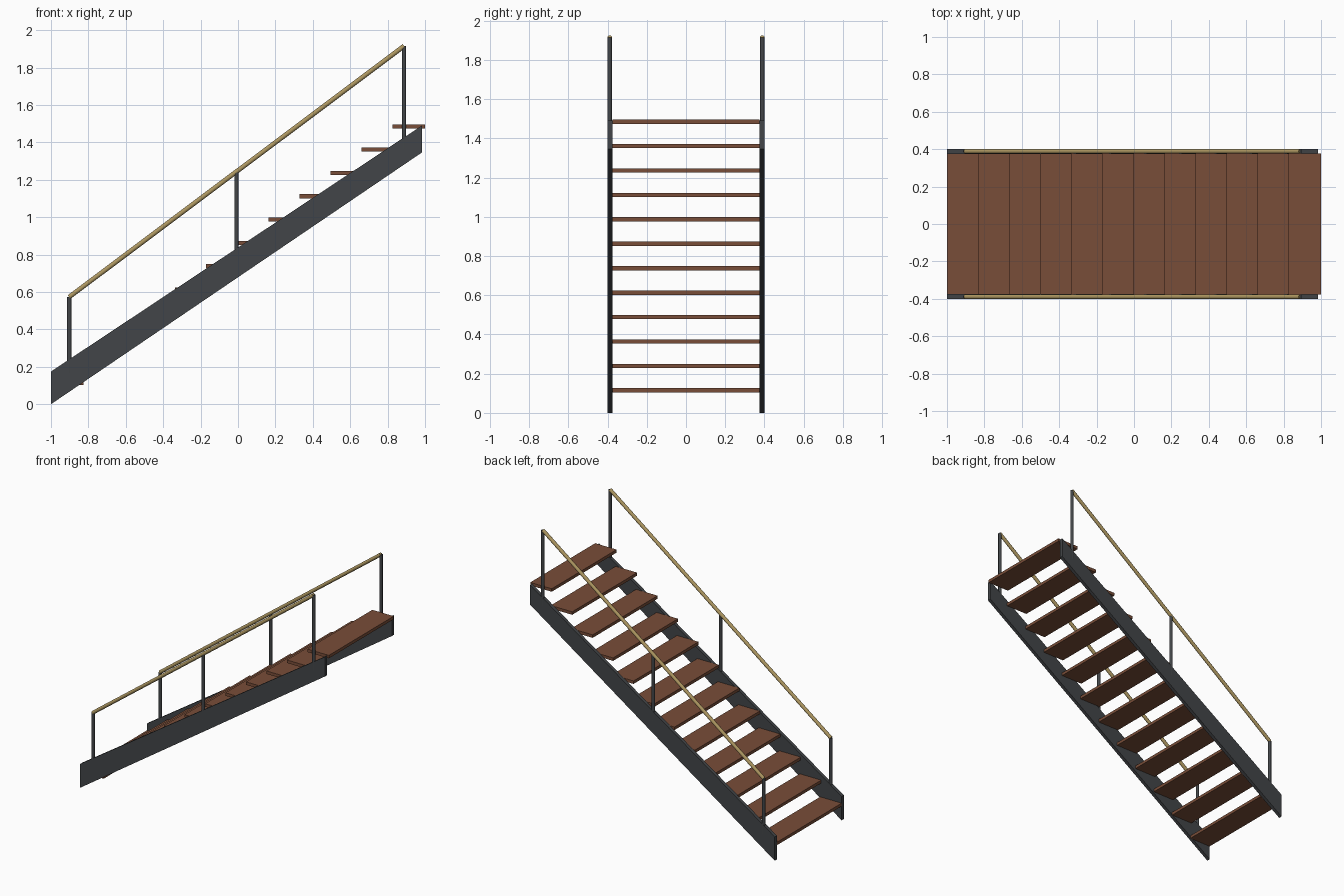
import bpy, bmesh
from mathutils import Vector

if "Cube" in bpy.data.objects:
    bpy.data.objects.remove(bpy.data.objects["Cube"])


def material(name, color):
    m = bpy.data.materials.new(name)
    m.diffuse_color = color
    m.use_nodes = True
    m.node_tree.nodes["Principled BSDF"].inputs["Base Color"].default_value = m.diffuse_color
    return m


STEEL = material("dark_steel", (0.055, 0.06, 0.065, 1))
WOOD = material("brown_wood", (0.19, 0.075, 0.04, 1))
BRASS = material("brass", (0.42, 0.31, 0.12, 1))


def prism(name, profile, y0, y1, mat):
    """Extrude an x-z outline from y0 to y1."""
    bm = bmesh.new()
    face = bm.faces.new([bm.verts.new((x, y0, z)) for x, z in profile])
    ext = bmesh.ops.extrude_face_region(bm, geom=[face])["geom"]
    verts = [g for g in ext if isinstance(g, bmesh.types.BMVert)]
    bmesh.ops.translate(bm, verts=verts, vec=(0, y1 - y0, 0))
    bmesh.ops.recalc_face_normals(bm, faces=bm.faces)
    me = bpy.data.meshes.new(name)
    bm.to_mesh(me)
    bm.free()
    me.materials.append(mat)
    ob = bpy.data.objects.new(name, me)
    bpy.context.collection.objects.link(ob)
    return ob


def rod(name, a, b, radius, mat):
    """Smooth round bar between two points."""
    a, b = Vector(a), Vector(b)
    d = b - a
    bpy.ops.mesh.primitive_cylinder_add(vertices=16, radius=radius, depth=d.length,
                                        location=(a + b) / 2)
    ob = bpy.context.object
    ob.name = name
    ob.rotation_euler = d.to_track_quat('Z', 'Y').to_euler()
    ob.data.materials.append(mat)
    bpy.ops.object.shade_smooth_by_angle()


# Treads
COUNT, GO, RISE = 12, 0.166, 0.1246
for i in range(COUNT):
    x, z = -1 + i * GO, 0.104 + i * RISE
    prism(f"tread_{i + 1}", [(x, z), (x + 0.174, z), (x + 0.174, z + 0.022), (x, z + 0.022)],
          -0.376, 0.376, WOOD)

RAIL_A, RAIL_B = (-0.903, 0.573), (0.888, 1.915)
for side, s in (("front", -1), ("back", 1)):
    # Stringer
    prism(f"{side}_stringer", [(-1, 0), (0.985, 1.347), (0.985, 1.491), (-1, 0.175)],
          s * 0.375, s * 0.4, STEEL)
    y = s * 0.389
    # Posts, seated in the stringer and running up to the rail
    for i, x in enumerate((-0.902, -0.008, 0.888)):
        foot = 0.1 + (x + 1) * 0.67
        top = RAIL_A[1] + (x - RAIL_A[0]) * (RAIL_B[1] - RAIL_A[1]) / (RAIL_B[0] - RAIL_A[0])
        rod(f"{side}_post_{i + 1}", (x, y, foot), (x, y, top), 0.0115, STEEL)
    # Handrail
    rod(f"{side}_handrail", (RAIL_A[0], y, RAIL_A[1]), (RAIL_B[0], y, RAIL_B[1]), 0.0125, BRASS)
